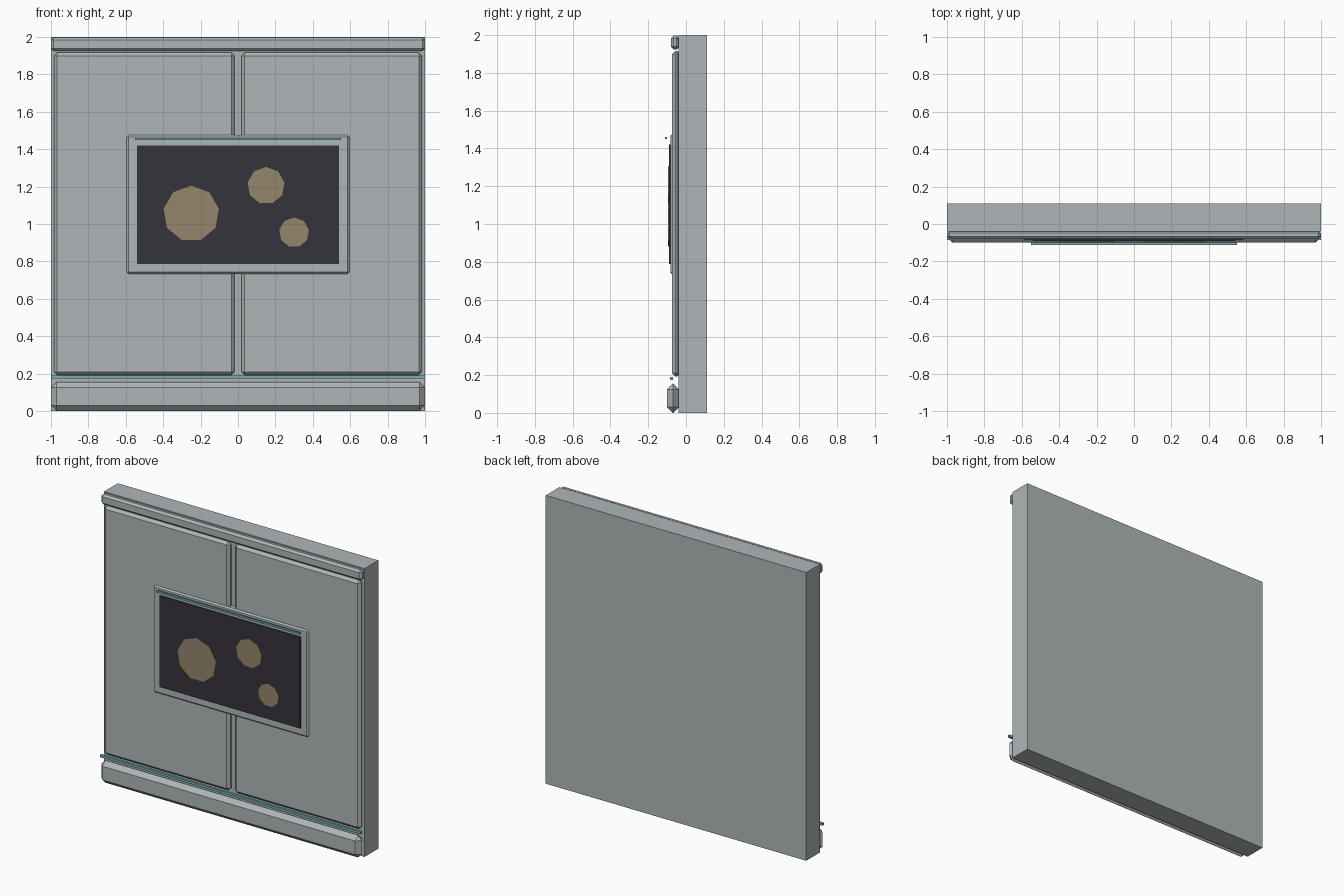
import bpy
import bmesh
import math
from mathutils import Matrix

if "Cube" in bpy.data.objects:
    bpy.data.objects.remove(bpy.data.objects["Cube"], do_unlink=True)


def material(name, rgb):
    mat = bpy.data.materials.new(name)
    mat.use_nodes = True
    mat.diffuse_color = (*rgb, 1)
    mat.node_tree.nodes["Principled BSDF"].inputs["Base Color"].default_value = (*rgb, 1)
    return mat


metal = material("grey metal", (0.43, 0.47, 0.48))
dark = material("dark screen", (0.037, 0.034, 0.045))
tan = material("tan", (0.30, 0.24, 0.15))
teal = material("teal", (0.18, 0.45, 0.45))


def finish(name, bm, mat):
    mesh = bpy.data.meshes.new(name)
    bm.to_mesh(mesh)
    bm.free()
    mesh.materials.append(mat)
    obj = bpy.data.objects.new(name, mesh)
    bpy.context.collection.objects.link(obj)
    return obj


def box(name, xs, ys, zs, mat, bevel=0):
    """Box between limits on each axis, with an optional flat chamfer."""
    bm = bmesh.new()
    bmesh.ops.create_cube(bm, size=1)
    for v in bm.verts:
        v.co = [lim[0] if c < 0 else lim[1] for c, lim in zip(v.co, (xs, ys, zs))]
    if bevel:
        bmesh.ops.bevel(bm, geom=bm.edges[:], offset=bevel, segments=1,
                        profile=0.5, affect='EDGES')
    return finish(name, bm, mat)


def disc(name, x, z, radius):
    """Thin nine-sided plate facing the front, one corner up."""
    bm = bmesh.new()
    bmesh.ops.create_cone(bm, cap_ends=True, segments=9, radius1=radius,
                          radius2=radius, depth=0.006)
    # Align the first corner with the top before standing the plate up
    top = max(bm.verts, key=lambda v: v.co.y)
    turn = math.pi / 2 - math.atan2(top.co.y, top.co.x)
    bm.transform(Matrix.Translation((x, -0.091, z))
                 @ Matrix.Rotation(math.pi / 2, 4, 'X')
                 @ Matrix.Rotation(turn, 4, 'Z'))
    return finish(name, bm, tan)


# Wall slab and horizontal rails
box("wall_slab", (-1, 1), (-0.04, 0.11), (0, 2), metal)
box("top_rail", (-1, 1), (-0.08, -0.035), (1.925, 1.997), metal, 0.014)
box("base_rail", (-1, 1), (-0.1, -0.038), (0, 0.155), metal, 0.03)

# Pair of raised panels
for side, xs in (("right", (-0.985, -0.018)), ("left", (0.018, 0.985))):
    box(side + "_panel", xs, (-0.073, -0.03), (0.192, 1.917), metal, 0.018)

# Display frame, screen and painted spots
box("screen_frame", (-0.595, 0.595), (-0.083, -0.035), (0.733, 1.475), metal, 0.01)
box("screen", (-0.54, 0.54), (-0.091, -0.07), (0.787, 1.42), dark)
disc("large_spot", -0.25, 1.055, 0.15)
disc("medium_spot", 0.15, 1.205, 0.1)
disc("small_spot", 0.3, 0.955, 0.08)

# Thin light strips
box("screen_light_strip", (-0.55, 0.55), (-0.112, -0.1), (1.449, 1.461), teal)
box("base_light_strip", (-1, 1), (-0.085, -0.069), (0.174, 0.19), teal)
